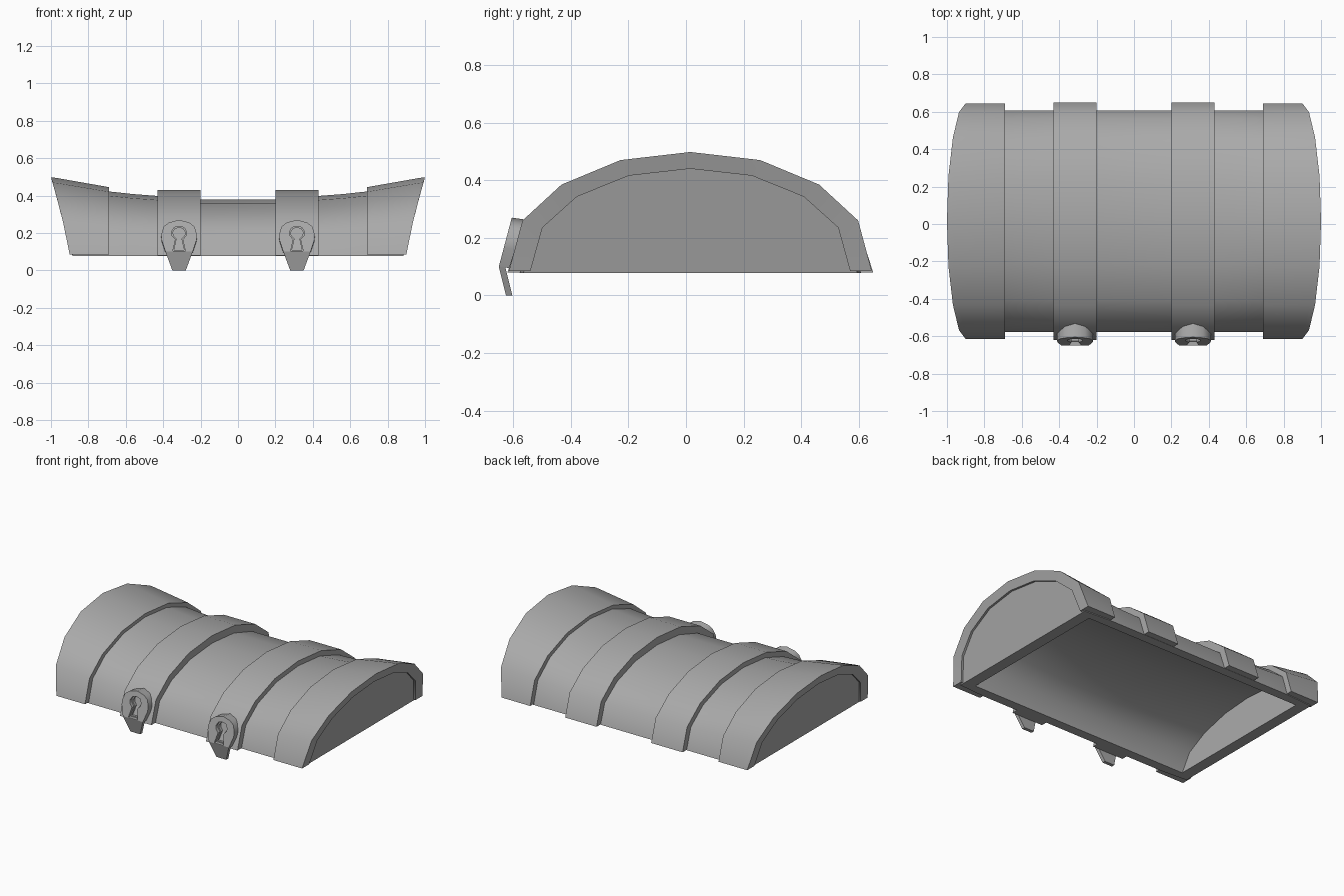
import bpy, bmesh, math

if "Cube" in bpy.data.objects:
    bpy.data.objects.remove(bpy.data.objects["Cube"])

YC = 0.015                      # lid centre line in y
SHAPE = [(1, 0), (.925, .424), (.71, .726), (.385, .932), (0, 1)]
SHAPE = SHAPE + [(-a, b) for a, b in SHAPE[-2::-1]]

GREY = bpy.data.materials.new("dark_grey")
GREY.diffuse_color = (.4, .4, .4, 1)
GREY.use_nodes = True
GREY.node_tree.nodes["Principled BSDF"].inputs["Base Color"].default_value = GREY.diffuse_color


def arch(half, top, bottom, x, slant=None):
    """Faceted arch across y; slant leans the section outward with height."""
    pts = []
    for a, b in SHAPE:
        z = bottom + b * (top - bottom)
        px = x
        if slant is not None:
            t = max(0, (z - .085) / .413)
            px = math.copysign(.9 + .1 * t ** 1.2 - slant, x)
        pts.append((px, YC + a * half, z))
    return pts


def finish(name, bm):
    bmesh.ops.recalc_face_normals(bm, faces=bm.faces)
    me = bpy.data.meshes.new(name)
    bm.to_mesh(me)
    bm.free()
    me.materials.append(GREY)
    ob = bpy.data.objects.new(name, me)
    bpy.context.collection.objects.link(ob)
    return ob


def smooth(ob, deg=38):
    bpy.ops.object.select_all(action='DESELECT')
    ob.select_set(True)
    bpy.context.view_layer.objects.active = ob
    bpy.ops.object.shade_smooth_by_angle(angle=math.radians(deg))


def shell(name, outer, inner, closed_ends):
    """Loft outer and inner arches, joined along the bottom and at the ends."""
    bm = bmesh.new()
    o = [[bm.verts.new(p) for p in s] for s in outer]
    n = [[bm.verts.new(p) for p in s] for s in inner]
    last = len(SHAPE) - 1
    for i in range(len(o) - 1):
        for g in (o, n):
            for j in range(last):
                bm.faces.new((g[i][j], g[i][j + 1], g[i + 1][j + 1], g[i + 1][j]))
        for j in (0, last):
            bm.faces.new((o[i][j], o[i + 1][j], n[i + 1][j], n[i][j]))
    for e in (0, -1):
        if closed_ends:
            bm.faces.new(o[e])
            bm.faces.new(n[e])
            bm.faces.new((o[e][0], o[e][last], n[e][last], n[e][0]))
        else:
            for j in range(last):
                bm.faces.new((o[e][j], o[e][j + 1], n[e][j + 1], n[e][j]))
    ob = finish(name, bm)
    smooth(ob)
    return ob


# hollow lid body, sagging towards the middle
tops = [(.2, .38), (.43, .398), (.56, .408), (.69, .422)]
stations = [(-x, t) for x, t in reversed(tops)] + tops
outer = [arch(.593, t, .078, x) for x, t in stations]
inner = [arch(.53, t - .055, .078, x) for x, t in stations]
outer = [arch(.58, .458, .078, -1, .015)] + outer + [arch(.58, .458, .078, 1, .015)]
inner = [arch(.53, .39, .078, -1, .09)] + inner + [arch(.53, .39, .078, 1, .09)]
shell("lid_body", outer, inner, True)

for s, side in ((-1, "left"), (1, "right")):
    # flared end band
    shell("end_band_" + side,
          [arch(.63, .445, .085, s * .69), arch(.63, .494, .085, s, .03),
           arch(.63, .498, .085, s, 0)],
          [arch(.565, .40, .085, s * .69), arch(.557, .441, .085, s, .03),
           arch(.555, .44, .085, s, 0)], False)
    # straight middle band
    shell("middle_band_" + side,
          [arch(.635, .43, .08, s * x) for x in (.2, .43)],
          [arch(.56, .36, .08, s * x) for x in (.2, .43)], False)


def prism(name, pts, depth):
    """Extrude a polygon of 3D points by a depth vector."""
    bm = bmesh.new()
    a = [bm.verts.new(p) for p in pts]
    b = [bm.verts.new([c + d for c, d in zip(p, depth)]) for p in pts]
    bm.faces.new(a)
    bm.faces.new(b)
    for i in range(len(a)):
        k = (i + 1) % len(a)
        bm.faces.new((a[i], a[k], b[k], b[i]))
    return finish(name, bm)


def plate_y(z):
    return -.65 + (z - .1) * .045 / .17


def mirrored(half):
    return half + [(-x, z) for x, z in reversed(half) if x > 0]


PLATE = mirrored([(.073, .1), (.094, .165), (.096, .19), (.082, .235), (.054, .256), (0, .27)])
KEYHOLE = mirrored([(.034, .1025), (.019, .165), (.037, .185), (.041, .205),
                    (.027, .229), (0, .236)])
KEY_SLOT = mirrored([(.027, .108), (.013, .168), (.030, .187), (.033, .204),
                     (.022, .222), (0, .229)])

for s, side in ((-1, "left"), (1, "right")):
    cx = s * .315
    # slanted lock plate with a stepped keyhole
    plate = prism("lock_plate_" + side,
                  [(cx + x, plate_y(z), z) for x, z in PLATE], (0, .085, -.012))
    for outline, depth in ((KEYHOLE, .022), (KEY_SLOT, .04)):
        cutter = prism("keyhole_cutter",
                       [(cx + x, plate_y(z) - .02, z) for x, z in outline],
                       (0, depth + .02, 0))
        cutter.hide_render = True
        mod = plate.modifiers.new("keyhole", 'BOOLEAN')
        mod.object = cutter
        mod.operation = 'DIFFERENCE'
        mod.solver = 'EXACT'
        bpy.context.view_layer.objects.active = plate
        bpy.ops.object.modifier_apply(modifier=mod.name)
        bpy.data.objects.remove(cutter)
    smooth(plate)
    # tapered tongue hanging below the rim
    prism("lock_tongue_" + side,
          [(cx + x, y, z) for x, y, z in
           ((-.073, -.65, .1), (.073, -.65, .1), (.036, -.625, 0), (-.036, -.625, 0))],
          (0, .022, 0))
